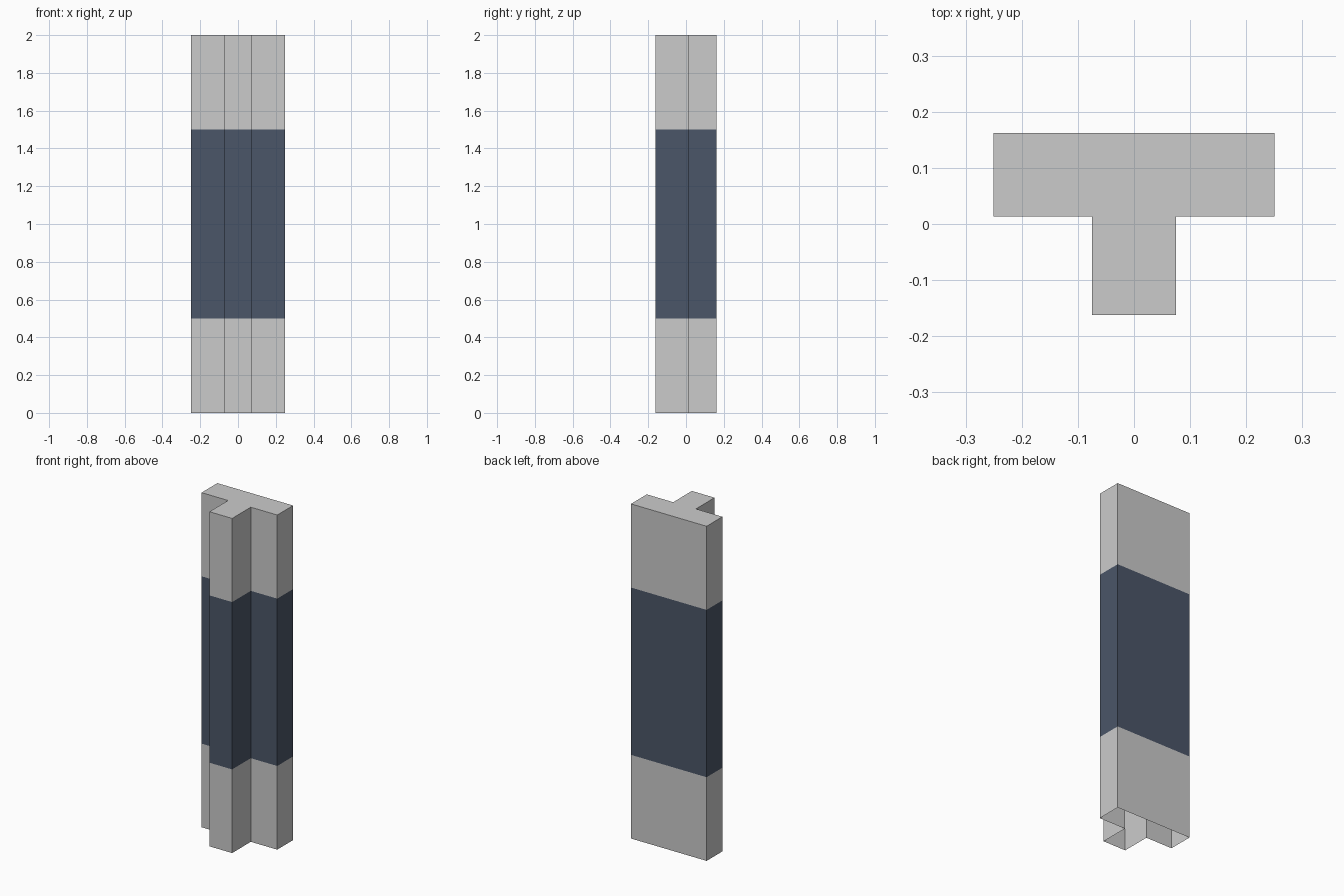
import bpy, bmesh

if "Cube" in bpy.data.objects:
    bpy.data.objects.remove(bpy.data.objects["Cube"])

# T-shaped footprint, counter-clockwise from the stem's front left corner
W, S, D, N = 0.25, 0.075, 0.1625, 0.0135
profile = [(-S, -D), (S, -D), (S, N), (W, N), (W, D), (-W, D), (-W, N), (-S, N)]
levels = [0.0, 0.5, 1.5, 2.0]


def material(name, color):
    mat = bpy.data.materials.new(name)
    mat.diffuse_color = color
    mat.use_nodes = True
    mat.node_tree.nodes["Principled BSDF"].inputs["Base Color"].default_value = mat.diffuse_color
    return mat


# Column walls: one ring per level, the middle section is the dark band
bm = bmesh.new()
rings = [[bm.verts.new((x, y, z)) for x, y in profile] for z in levels]
n = len(profile)
for k in range(len(levels) - 1):
    lo, hi = rings[k], rings[k + 1]
    for i in range(n):
        j = (i + 1) % n
        face = bm.faces.new((lo[i], lo[j], hi[j], hi[i]))
        face.material_index = 1 if k == 1 else 0

# Closed top, open underside
bm.faces.new(rings[-1])

mesh = bpy.data.meshes.new("t_column")
bm.to_mesh(mesh)
bm.free()
mesh.materials.append(material("plain_grey", (0.8, 0.8, 0.8, 1)))
mesh.materials.append(material("dark_slate", (0.07, 0.093, 0.138, 1)))
column = bpy.data.objects.new("t_column", mesh)
bpy.context.collection.objects.link(column)
